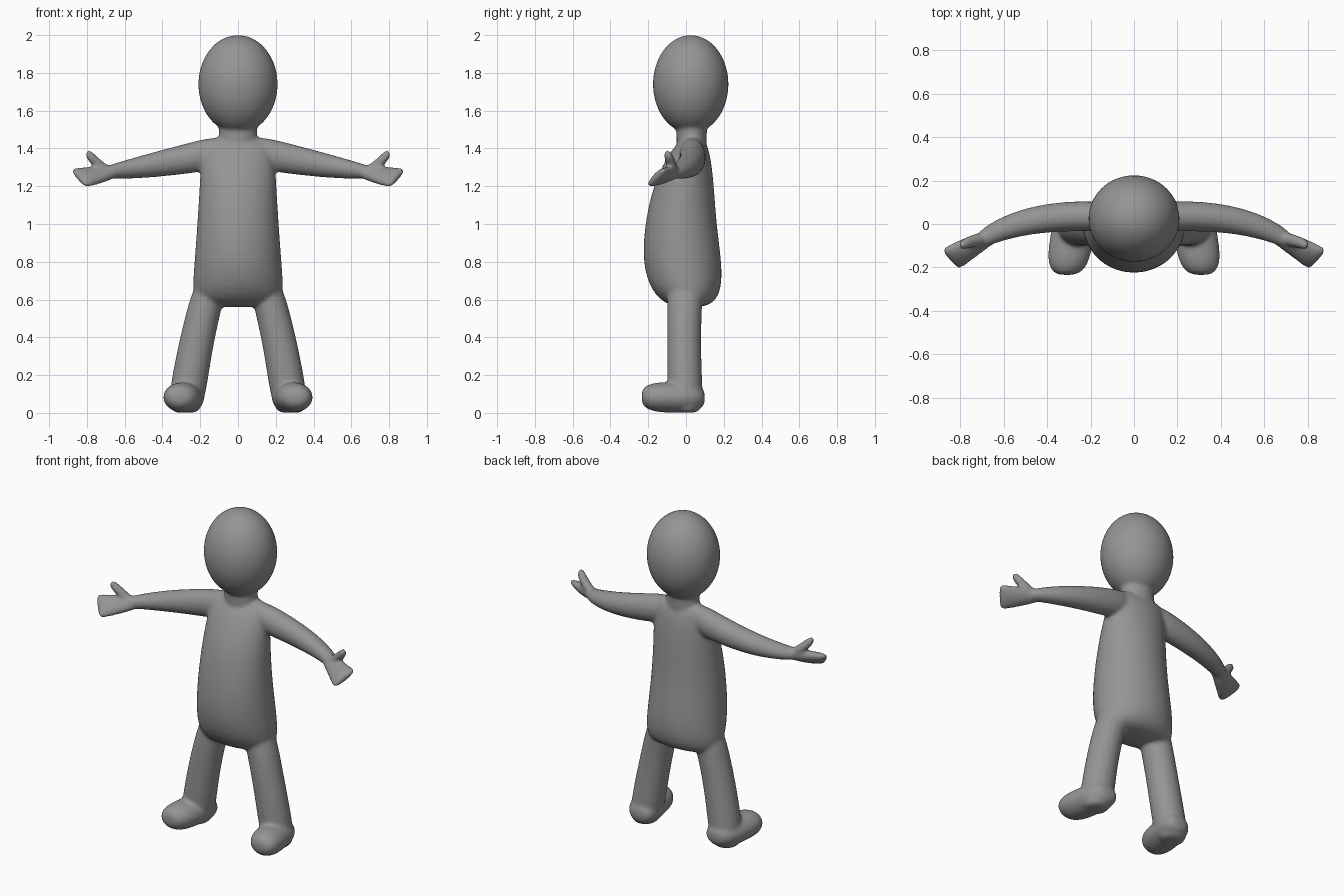
import bpy
import bmesh
import math
from mathutils import Vector

SEGMENTS = 48
RINGS = 24
RIGHTWARD, BACKWARD, UPWARD = Vector((1, 0, 0)), Vector((0, 1, 0)), Vector((0, 0, 1))

old_cube = bpy.data.objects.get("Cube")
if old_cube:
    bpy.data.objects.remove(old_cube)


def bend(values, t):
    """Point on the smooth bend through a start, a pull point and an end."""
    start, pull, end = values
    return start * (1 - t) ** 2 + pull * 2 * t * (1 - t) + end * t ** 2


def add_limb(bm, path, width, depth, across, along, blunt=(3, 3), mirrored=False):
    """Closed rounded limb; a higher blunt value gives squarer ends."""
    points = [Vector(p) for p in path]
    rings = []
    for k in range(RINGS):
        t = (1 - math.cos(math.pi * (k + .5) / RINGS)) / 2
        reach = abs(2 * t - 1)
        wide, deep = (bend(sizes, t) * (1 - reach ** n) ** (1 / n)
                      for sizes, n in zip((width, depth), blunt))
        ring = []
        for i in range(SEGMENTS):
            angle = math.tau * i / SEGMENTS
            point = bend(points, t)
            point += across * wide * math.cos(angle) + along * deep * math.sin(angle)
            if mirrored:
                point.x = -point.x
            ring.append(bm.verts.new(point))
        rings.append(ring)
    faces = [bm.faces.new(rings[0]), bm.faces.new(rings[-1])]
    for lower, upper in zip(rings, rings[1:]):
        for i in range(SEGMENTS):
            faces.append(bm.faces.new((lower[i - 1], lower[i], upper[i], upper[i - 1])))
    bmesh.ops.recalc_face_normals(bm, faces=faces)


bm = bmesh.new()

# Head: upright ellipsoid
add_limb(bm, path=[(0, .025, 1.48), (0, .025, 1.74), (0, .025, 2)],
         width=(.21, .21, .21), depth=(.2, .2, .2),
         across=RIGHTWARD, along=BACKWARD, blunt=(2, 2))

# Neck: short plug between head and torso
add_limb(bm, path=[(0, .03, 1.4), (0, .03, 1.5), (0, .03, 1.6)],
         width=(.1, .1, .1), depth=(.08, .08, .08),
         across=RIGHTWARD, along=BACKWARD, blunt=(8, 8))

# Torso: pear shape with square hips and a rounded seat
add_limb(bm, path=[(0, .02, .56), (0, -.08, 1), (0, .04, 1.46)],
         width=(.25, .21, .19), depth=(.23, .2, .12),
         across=RIGHTWARD, along=BACKWARD, blunt=(8, 3))

# Hand directions: fingers reach out and forward, palm tilts up
fingers = Vector((.8, -.5, -.2)).normalized()
palm = (BACKWARD + UPWARD * .8).normalized()
palm = (palm - fingers * palm.dot(fingers)).normalized()
palm_facing = fingers.cross(palm)

for mirrored in (False, True):
    # Arm, bent forward at the elbow
    add_limb(bm, path=[(.1, .03, 1.38), (.5, .06, 1.3), (.72, -.08, 1.27)],
             width=(.07, .07, .045), depth=(.09, .07, .03),
             across=BACKWARD, along=UPWARD, blunt=(8, 8), mirrored=mirrored)
    # Mitten hand
    add_limb(bm, path=[(.64, -.05, 1.28), (.75, -.1, 1.255), (.85, -.165, 1.245)],
             width=(.03, .06, .08), depth=(.035, .035, .03),
             across=palm, along=palm_facing, blunt=(8, 3), mirrored=mirrored)
    # Thumb
    add_limb(bm, path=[(.67, -.06, 1.27), (.76, -.08, 1.32), (.8, -.1, 1.385)],
             width=(.03, .03, .025), depth=(.03, .025, .025),
             across=BACKWARD, along=(UPWARD - RIGHTWARD).normalized(),
             mirrored=mirrored)
    # Leg
    add_limb(bm, path=[(.13, 0, .72), (.23, -.02, .4), (.28, 0, 0)],
             width=(.09, .09, .1), depth=(.1, .08, .1),
             across=RIGHTWARD, along=BACKWARD, blunt=(5, 5), mirrored=mirrored)
    # Foot, turned slightly outward
    add_limb(bm, path=[(.26, .1, .08), (.29, -.07, .08), (.31, -.235, .085)],
             width=(.1, .1, .1), depth=(.08, .08, .08),
             across=RIGHTWARD, along=UPWARD, mirrored=mirrored)

mesh = bpy.data.meshes.new("figure_body")
bm.to_mesh(mesh)
bm.free()
body = bpy.data.objects.new("figure_body", mesh)
bpy.context.collection.objects.link(body)

# Plain grey clay
clay = bpy.data.materials.new("plain_grey")
clay.use_nodes = True
grey = (.3, .3, .3, 1)
clay.diffuse_color = grey
for node in clay.node_tree.nodes:
    if node.type == 'BSDF_PRINCIPLED':
        node.inputs["Base Color"].default_value = grey
mesh.materials.append(clay)

# Fuse the parts into one soft skin
fuse = body.modifiers.new("fuse_parts", 'REMESH')
fuse.mode = 'VOXEL'
fuse.voxel_size = .01
fuse.use_smooth_shade = True
blend = body.modifiers.new("blend_joints", 'SMOOTH')
blend.factor = .5
blend.iterations = 8
